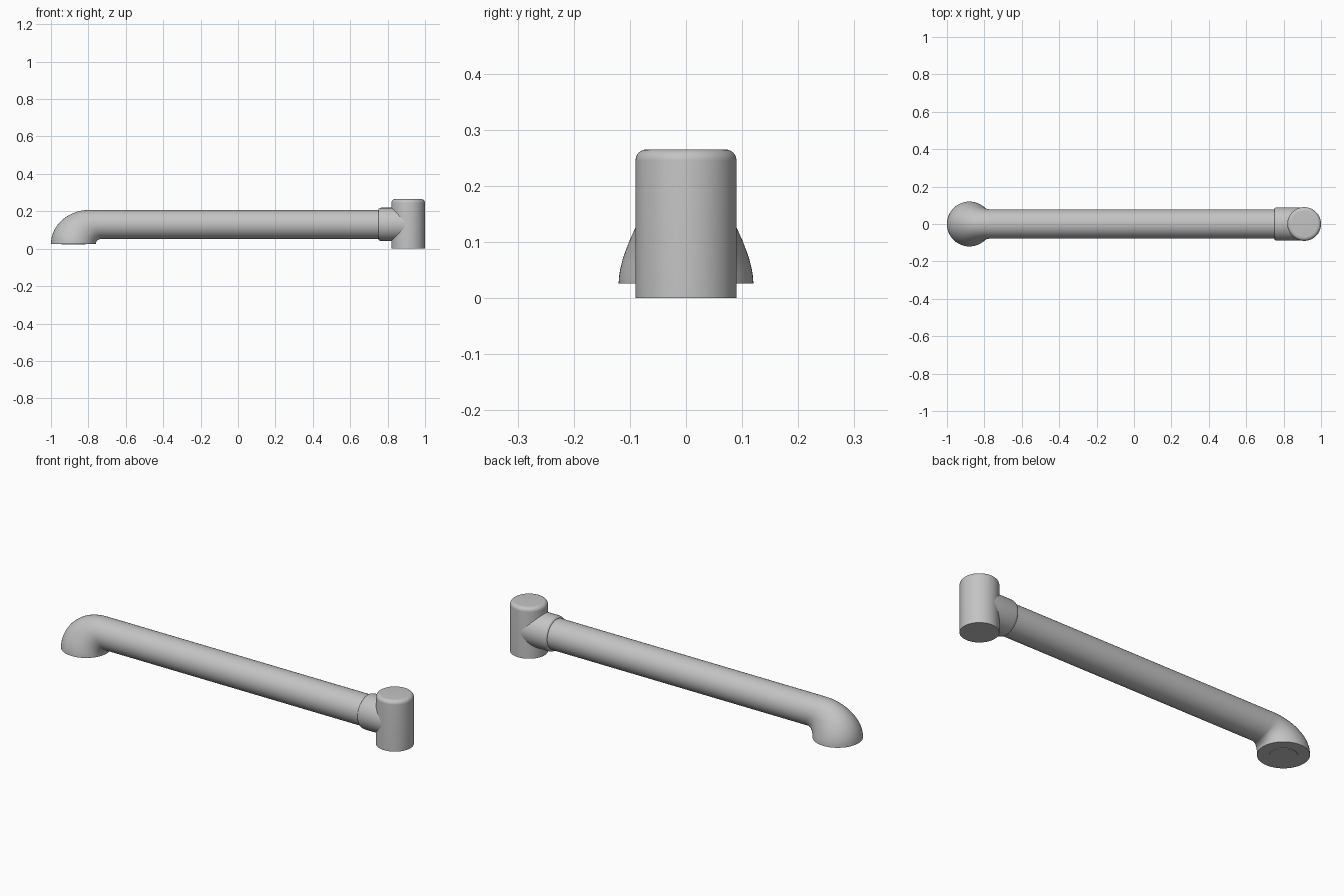
import bpy, bmesh
from math import sin, cos, pi, radians
from mathutils import Vector

cube = bpy.data.objects.get("Cube")
if cube:
    bpy.data.objects.remove(cube)

metal = bpy.data.materials.new("brushed grey metal")
metal.use_nodes = True
GREY = (0.55, 0.55, 0.55, 1)
metal.diffuse_color = GREY
metal.node_tree.nodes["Principled BSDF"].inputs["Base Color"].default_value = GREY

SIDES = 64
AXIS_Z = 0.13
TUBE_R = 0.078


def loft(name, rings):
    """Skin a list of rings, cap both ends and shade smooth with sharp edges."""
    bm = bmesh.new()
    loops = [[bm.verts.new(p) for p in ring] for ring in rings]
    for a, b in zip(loops, loops[1:]):
        for i in range(SIDES):
            j = (i + 1) % SIDES
            bm.faces.new((a[i], a[j], b[j], b[i]))
    bm.faces.new(loops[0])
    bm.faces.new(loops[-1])
    bmesh.ops.recalc_face_normals(bm, faces=bm.faces)
    mesh = bpy.data.meshes.new(name)
    bm.to_mesh(mesh)
    bm.free()
    mesh.materials.append(metal)
    obj = bpy.data.objects.new(name, mesh)
    bpy.context.collection.objects.link(obj)
    bpy.ops.object.select_all(action='DESELECT')
    obj.select_set(True)
    bpy.context.view_layer.objects.active = obj
    bpy.ops.object.shade_smooth_by_angle(angle=radians(35))
    return obj


def section(outer, inner, width):
    """Elliptical ring between an outer and an inner point of the XZ profile."""
    mid, half = (outer + inner) / 2, (outer - inner) / 2
    side = Vector((0, width, 0))
    return [mid + half * cos(a) + side * sin(a)
            for a in (2 * pi * i / SIDES for i in range(SIDES))]


def upright(x, z, r):
    return section(Vector((x - r, 0, z)), Vector((x + r, 0, z)), r)


def across(x, r):
    return section(Vector((x, 0, AXIS_Z + r)), Vector((x, 0, AXIS_Z - r)), r)


# Upright post with a rounded top edge
POST_X, POST_R, POST_TOP, ROUND = 0.91, 0.09, 0.265, 0.02
top_edge = [upright(POST_X, POST_TOP - ROUND + ROUND * sin(a), POST_R - ROUND + ROUND * cos(a))
            for a in (pi / 2 * i / 8 for i in range(9))]
loft("post", [upright(POST_X, 0, POST_R)] + top_edge)

# Collar joining the spout to the post, with a softened lip
loft("collar", [across(0.75, 0.08), across(0.752, 0.084), across(0.757, 0.087),
                across(0.766, 0.089), across(POST_X, 0.089)])

# Spout: flared downturned mouth sweeping into a straight tube
MOUTH_Z, STEPS = 0.026, 20
rings = []
for k in range(STEPS + 1):
    s = k / STEPS
    a = s * pi / 2
    outer = Vector((-0.79 - 0.21 * cos(a), 0, MOUTH_Z + (AXIS_Z + TUBE_R - MOUTH_Z) * sin(a)))
    inner = Vector((-0.73 - 0.03 * cos(a), 0, MOUTH_Z + (AXIS_Z - TUBE_R - MOUTH_Z) * sin(a)))
    ease = s * s * (3 - 2 * s)
    rings.append(section(outer, inner, 0.12 - (0.12 - TUBE_R) * ease))
rings += [across(-0.70, TUBE_R), across(0.80, TUBE_R)]
loft("spout", rings)

# Water outlet disc under the mouth
loft("outlet", [upright(-0.88, 0.023, 0.065), upright(-0.88, 0.04, 0.065)])
